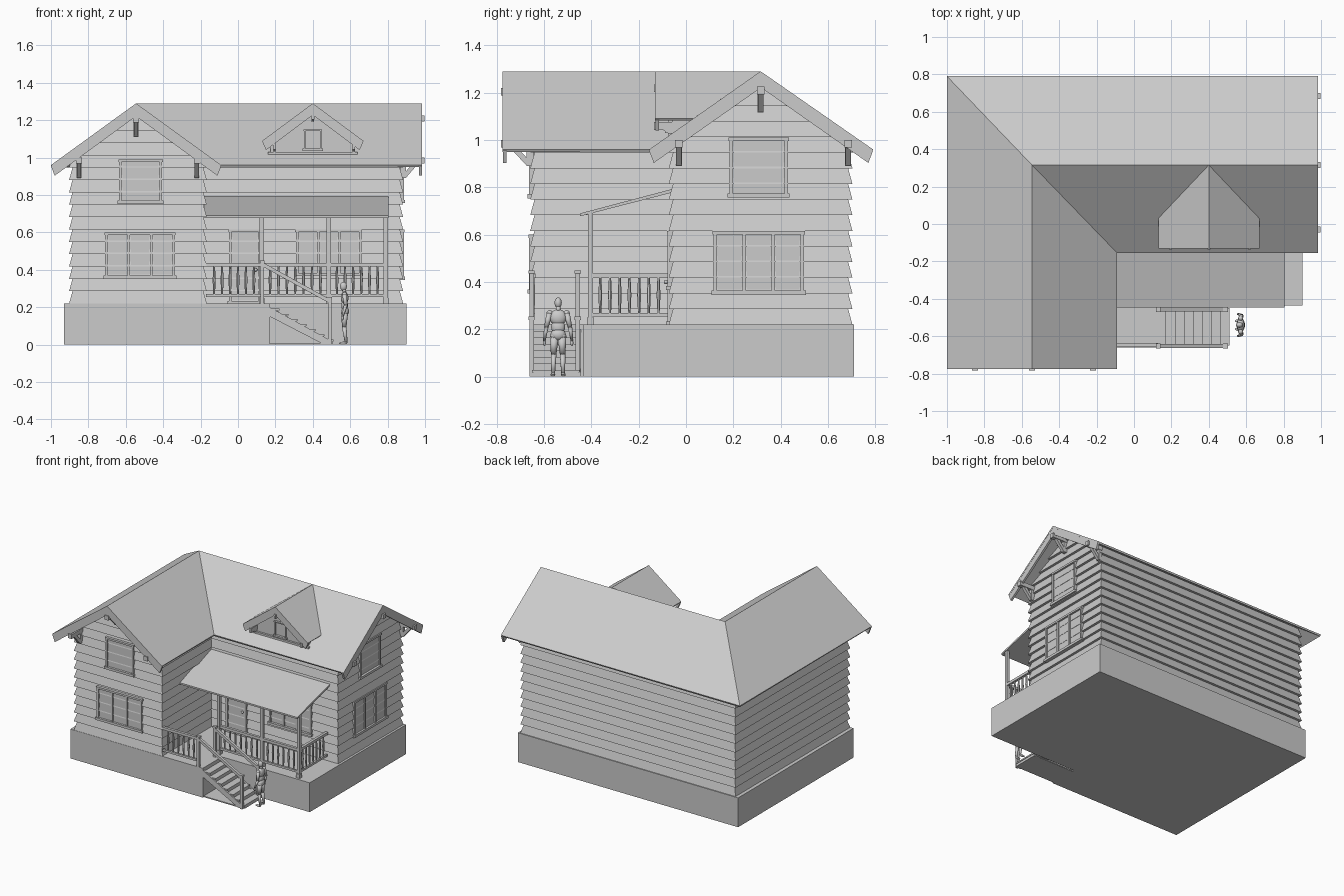
import bpy, bmesh, math
from mathutils import Vector, Matrix

if "Cube" in bpy.data.objects:
    bpy.data.objects.remove(bpy.data.objects["Cube"])

mat = bpy.data.materials.new("light_grey")
mat.diffuse_color = (0.6, 0.6, 0.6, 1)
mat.use_nodes = True
mat.node_tree.nodes["Principled BSDF"].inputs["Base Color"].default_value = mat.diffuse_color

# ---------- helpers ----------
def make(name, bm, smooth=False, recalc=True):
    if recalc:
        bmesh.ops.recalc_face_normals(bm, faces=bm.faces)
    me = bpy.data.meshes.new(name)
    bm.to_mesh(me)
    bm.free()
    for p in me.polygons:
        p.use_smooth = smooth
    me.materials.append(mat)
    ob = bpy.data.objects.new(name, me)
    bpy.context.collection.objects.link(ob)
    return ob

def loft(bm, rings):
    vs = [[bm.verts.new(p) for p in r] for r in rings]
    n = len(vs[0])
    for a, b in zip(vs, vs[1:]):
        for i in range(n):
            bm.faces.new((a[i], a[(i + 1) % n], b[(i + 1) % n], b[i]))
    bm.faces.new(vs[0][::-1])
    bm.faces.new(vs[-1])

def P(side, u, d, z):
    # u runs along the wall, d is the distance outward
    return (u, -d, z) if side == 'front' else (d, u, z)

def prism(bm, side, prof, d0, d1):
    loft(bm, [[P(side, u, d, z) for u, z in prof] for d in (d0, d1)])

def slab(bm, side, u0, u1, d0, d1, z0, z1):
    prism(bm, side, [(u0, z0), (u1, z0), (u1, z1), (u0, z1)], d0, d1)

def box(bm, x0, x1, y0, y1, z0, z1):
    slab(bm, 'front', x0, x1, -y0, -y1, z0, z1)

def rod(bm, p, q, r1, r2, seg=4, twist=math.pi / 4):
    p, q = Vector(p), Vector(q)
    d = q - p
    m = Matrix.Translation((p + q) / 2) @ d.to_track_quat('Z', 'Y').to_matrix().to_4x4() @ Matrix.Rotation(twist, 4, 'Z')
    bmesh.ops.create_cone(bm, cap_ends=True, segments=seg, radius1=r1, radius2=r2, depth=d.length, matrix=m)

def ball(bm, c, r, s=(1, 1, 1)):
    m = Matrix.Translation(c) @ Matrix.Diagonal((*s, 1))
    bmesh.ops.create_uvsphere(bm, u_segments=14, v_segments=10, radius=r, matrix=m)

# ---------- foundation ----------
bm = bmesh.new()
foot = [(-.93, -.66), (.17, -.66), (.17, -.435), (.9, -.435), (.9, .71), (-.93, .71)]
loft(bm, [[(x, y, z) for x, y in foot] for z in (0, .22)])
make("foundation", bm)

# ---------- lap siding walls ----------
H, OFF = .066, .018
plan = [(-.885, -.64, -1, -1), (-.185, -.64, 1, -1), (-.185, -.055, 1, -1),
        (.865, -.055, 1, -1), (.865, .685, 1, 1), (-.885, .685, -1, 1)]
rings = []
for i in range(12):
    for z, d in ((.22 + H * i, OFF), (.22 + H * (i + 1), 0)):
        rings.append([(x + sx * d, y + sy * d, z) for x, y, sx, sy in plan])
bm = bmesh.new()
loft(bm, rings)
make("siding_walls", bm)

def gable(name, side, c, d, slope, peak=1.265):
    bm = bmesh.new()
    z = .22 + 12 * H
    while z < peak - .01:
        z1 = min(z + H, peak - .003)
        w0, w1 = (peak - z) / slope, (peak - z1) / slope
        loft(bm, [[P(side, c + u * w0, e, z) for u, e in ((-1, d - .05), (1, d - .05), (1, d + OFF), (-1, d + OFF))],
                  [P(side, c + u * w1, e, z1) for u, e in ((-1, d - .05), (1, d - .05), (1, d), (-1, d))]])
        z += H
    make(name, bm)

gable("front_gable_siding", 'front', -.545, .64, .725)
gable("right_gable_siding", 'right', .315, .865, .69)

# ---------- roofs ----------
def roof(name, faces, t=.014):
    bm = bmesh.new()
    for f in faces:
        bm.faces.new([bm.verts.new(p) for p in f])
    bmesh.ops.remove_doubles(bm, verts=bm.verts, dist=1e-4)
    ob = make(name, bm, recalc=False)
    s = ob.modifiers.new("thickness", 'SOLIDIFY')
    s.thickness, s.offset = t, -1

A, B, C, D = (-1, .79, .96), (-.545, .315, 1.29), (-1, -.775, .96), (-.545, -.775, 1.29)
E, F, G = (-.09, -.775, .96), (-.09, -.155, .96), (.985, -.155, .96)
R, I = (.985, .315, 1.29), (.985, .79, .96)
roof("main_roof", [(A, C, D, B), (D, E, F, B), (F, G, R, B), (A, B, R, I)])
t0, t1 = (.4, -.13, 1.29), (.4, .315, 1.29)
roof("dormer_roof", [((.13, .03, 1.09), (.13, -.13, 1.09), t0, t1),
                     (t0, (.67, -.13, 1.09), (.67, .03, 1.09), t1)], .01)

def barge(name, side, c, h, ze, d, depth):
    bm = bmesh.new()
    zr = 1.285
    prism(bm, side, [(c - h, ze), (c, zr), (c + h, ze), (c + h - .02, ze - depth),
                     (c, zr - depth - .012), (c - h + .02, ze - depth)], d - .016, d)
    make(name, bm)

barge("front_barge_board", 'front', -.545, .455, .955, .774, .052)
barge("right_barge_board", 'right', .317, .473, .955, .984, .052)
barge("dormer_barge_board", 'front', .4, .27, 1.085, .129, .045)

# ---------- dormer wall ----------
bm = bmesh.new()
prism(bm, 'front', [(.175, 1.005), (.625, 1.005), (.625, 1.11), (.4, 1.275), (.175, 1.11)], .06, -.2)
slab(bm, 'front', .16, .64, .06, .075, 1.01, 1.03)
make("dormer_wall", bm)

# ---------- knee brackets ----------
def bracket(bm, side, u, wall, tip, z, w=.016, leg=.11):
    slab(bm, side, u - w, u + w, wall, tip, z - .032, z)
    slab(bm, side, u - w * .8, u + w * .8, wall, wall + .028, z - leg, z)
    prism(bm, side, [(u - w * .7, z - .0), (u + w * .7, z), (u + w * .7, z - .01), (u - w * .7, z - .01)], wall, tip - .02)
    rod(bm, P(side, u, wall + .02, z - leg + .01), P(side, u, wall + (tip - wall) * .7, z - .02), w, w)

bm = bmesh.new()
for u, z in ((-.85, 1.0), (-.545, 1.22), (-.22, 1.0)):
    bracket(bm, 'front', u, .645, .782, z)
for u, z in ((-.03, 1.0), (.315, 1.225), (.685, 1.0)):
    bracket(bm, 'right', u, .87, .997, z)
for u, z in ((.195, 1.075), (.4, 1.235), (.618, 1.075)):
    bracket(bm, 'front', u, .06, .135, z, .008, .045)
make("roof_brackets", bm)

# ---------- windows and door ----------
def window(name, side, u0, u1, z0, z1, d, panes=1, f=.014):
    bm = bmesh.new()
    slab(bm, side, u0, u1, d - .03, d + .006, z0, z1)
    slab(bm, side, u0 - .008, u1 + .008, d - .03, d + .024, z0 - .004, z0 + f)
    slab(bm, side, u0 - .004, u1 + .004, d - .03, d + .02, z1 - f, z1)
    for i in range(panes + 1):
        u = u0 + (u1 - u0 - f) * i / panes
        slab(bm, side, u, u + f, d - .03, d + .018, z0, z1)
    w = (u1 - u0 - f) / panes
    for i in range(panes):      # inner sash
        a = u0 + f + w * i + .004
        slab(bm, side, a, a + w - f - .008, d - .03, d + .011, z0 + f + .005, z1 - f - .005)
    make(name, bm)

window("front_upper_window", 'front', -.636, -.406, .757, .99, .645)
window("front_lower_window", 'front', -.71, -.337, .355, .60, .645, 3)
window("right_upper_window", 'right', .184, .43, .76, 1.01, .87)
window("right_lower_window", 'right', .116, .498, .35, .615, .87, 3)
window("porch_window", 'front', .31, .66, .37, .615, .06, 3)
window("door", 'front', -.048, .123, .22, .615, .06)
window("dormer_window", 'front', .353, .446, 1.04, 1.15, .056, 1, .008)
bm = bmesh.new()
ball(bm, (.095, -.085, .40), .009)
make("door_knob", bm, True)

# ---------- porch ----------
bm = bmesh.new()
prism(bm, 'right', [(-.447, .69), (-.447, .678), (-.05, .78), (-.05, .795)], -.18, .805)
make("porch_roof", bm)
bm = bmesh.new()
for x in (.127, .485, .79):
    box(bm, x - .011, x + .011, -.414, -.392, .22, .695)
    box(bm, x - .015, x + .015, -.418, -.388, .22, .25)
make("porch_posts", bm)

# ---------- railings ----------
def rail(bm, p, q):
    p, q = Vector((*p, 0)), Vector((*q, 0))
    for z, r in ((.427, .014), (.262, .011)):
        rod(bm, p + Vector((0, 0, z)), q + Vector((0, 0, z)), r, r)
    n = max(2, round((q - p).length / .043))
    for i in range(1, n):
        c = p.lerp(q, i / n)
        a, b, m = (c + Vector((0, 0, z)) for z in (.262, .427, .345))
        rod(bm, a, m, .0045, .0085, 6)
        rod(bm, m, b, .0085, .0045, 6)

bm = bmesh.new()
rail(bm, (-.17, -.645), (.127, -.645))
rail(bm, (.127, -.403), (.485, -.403))
rail(bm, (.485, -.403), (.79, -.403))
rail(bm, (.79, -.403), (.79, -.075))
make("porch_railing", bm)

# ---------- stairs ----------
bm = bmesh.new()
run, rise = .048, .0275
for i in range(1, 8):
    x, z = .17 + run * i, .22 - rise * i
    box(bm, x - run - .002, x + .004, -.65, -.45, z - .01, z)
    box(bm, x - .006, x, -.645, -.455, z - rise, z)
box(bm, .17, .5, -.65, -.45, 0, .008)
for y in (-.655, -.455):
    prism(bm, 'front', [(.17, .2), (.5, .02), (.5, 0), (.46, 0), (.17, .15)], -y, -y - .012)
make("stairs", bm)
bm = bmesh.new()
for y in (-.652, -.457):
    for x, z in ((.13, .22), (.49, 0)):
        top = z + .225 if z else .25
        box(bm, x - .01, x + .01, y - .01, y + .01, z, top)
        box(bm, x - .013, x + .013, y - .013, y + .013, top - .01, top + .004)
    rod(bm, (.13, y, .43), (.49, y, .232), .014, .014)
make("stair_handrails", bm)

# ---------- standing figure, facing the stairs ----------
bm = bmesh.new()
X, Y = .57, -.54
def limb(pts):
    for (a, ra), (b, rb) in zip(pts, pts[1:]):
        rod(bm, a, b, ra, rb, 12)
        ball(bm, a, ra)
        ball(bm, b, rb)
ball(bm, (X - .006, Y, .312), .018, (1.05, .85, 1.3))
limb([((X, Y, .275), .011), ((X - .003, Y, .3), .009)])
ball(bm, (X, Y, .25), .03, (.7, 1.2, 1.15))
ball(bm, (X, Y, .21), .028, (.65, 1.05, 1.2))
ball(bm, (X + .003, Y, .178), .028, (.75, 1.15, .9))
for s in (-1, 1):
    limb([((X, Y + s * .036, .268), .013), ((X + .006, Y + s * .05, .21), .0095), ((X - .01, Y + s * .058, .155), .006)])
    ball(bm, (X - .013, Y + s * .058, .143), .009, (.8, .7, 1.5))
    limb([((X, Y + s * .016, .17), .019), ((X - .002, Y + s * .019, .095), .012), ((X + .008, Y + s * .021, .015), .008)])
    ball(bm, (X - .008, Y + s * .022, .008), .009, (2.4, 1.1, .85))
make("standing_figure", bm, True)
